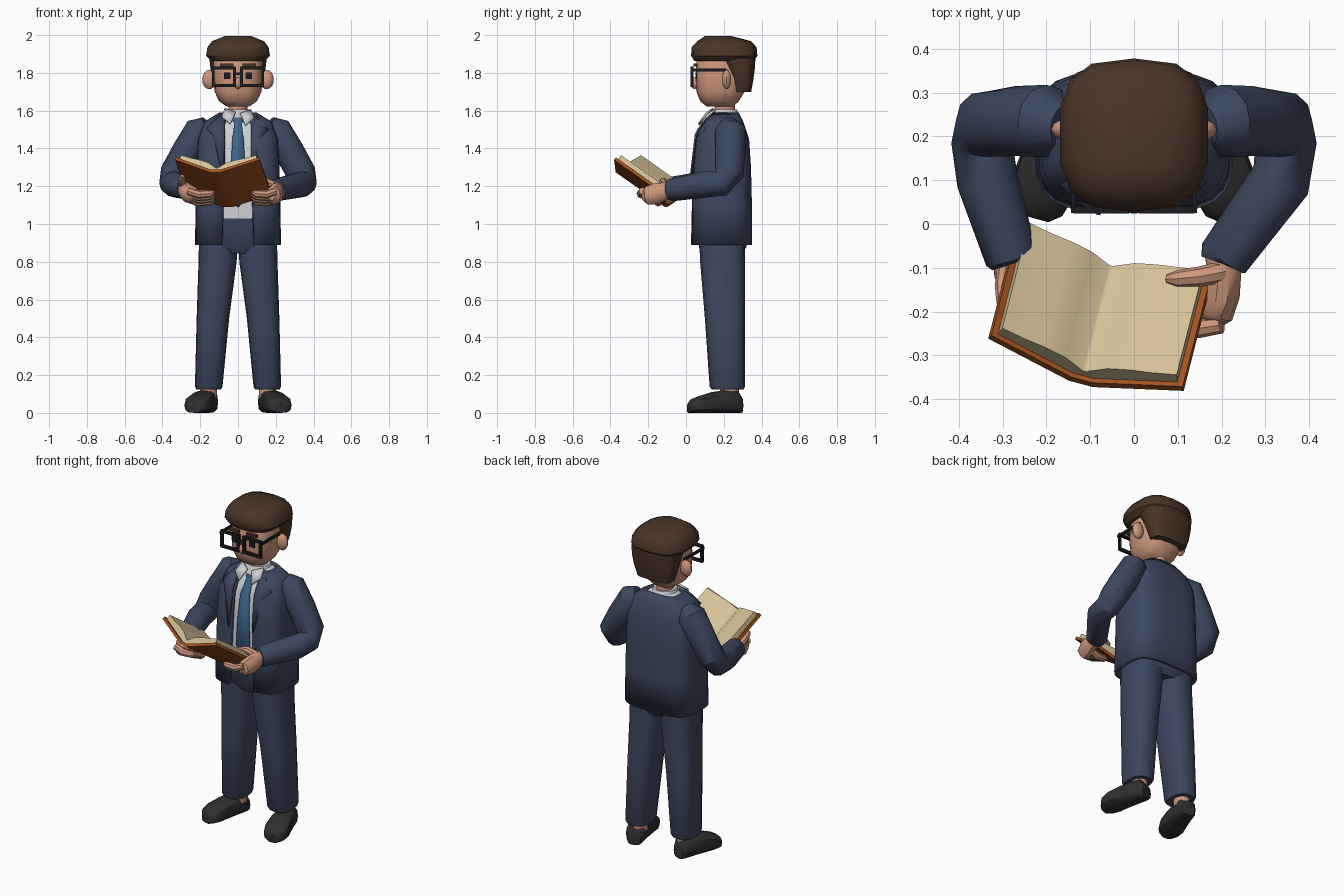
import bpy, bmesh, math
from mathutils import Vector

if "Cube" in bpy.data.objects:
    bpy.data.objects.remove(bpy.data.objects["Cube"])

def material(name, r, g, b):
    m = bpy.data.materials.new(name)
    m.diffuse_color = (r, g, b, 1)
    m.use_nodes = True
    m.node_tree.nodes["Principled BSDF"].inputs["Base Color"].default_value = m.diffuse_color
    return m

SUIT = material("navy suit", 0.046, 0.064, 0.115)
HAIR = material("brown hair", 0.068, 0.035, 0.021)
SKIN = material("skin", 0.62, 0.31, 0.20)
COVER = material("orange brown cover", 0.36, 0.085, 0.014)
PAGE = material("cream paper", 0.66, 0.54, 0.31)
SHOE = material("charcoal shoe", 0.028, 0.028, 0.029)
SHIRT = material("pale shirt", 0.62, 0.63, 0.66)
TIE = material("blue tie", 0.05, 0.135, 0.27)
BLACK = material("black frame", 0.012, 0.012, 0.015)

def loft(name, rings, mat, closed=True, thick=0):
    """Skin rings of points; open strips can be given a thickness."""
    bm = bmesh.new()
    vs = [[bm.verts.new(p) for p in r] for r in rings]
    n = len(rings[0])
    for a, b in zip(vs, vs[1:]):
        for i in range(n if closed else n - 1):
            j = (i + 1) % n
            bm.faces.new((a[i], a[j], b[j], b[i]))
    if closed:
        bm.faces.new(vs[0][::-1])
        bm.faces.new(vs[-1])
        bmesh.ops.recalc_face_normals(bm, faces=bm.faces[:])
    me = bpy.data.meshes.new(name)
    bm.to_mesh(me)
    bm.free()
    me.materials.append(mat)
    ob = bpy.data.objects.new(name, me)
    bpy.context.collection.objects.link(ob)
    if thick:
        ob.modifiers.new("thickness", 'SOLIDIFY').thickness = thick
    return ob

def sp(v, e):
    return math.copysign(abs(v) ** (2 / e), v)

def ring(z, rx, y0, y1, cx=0, e=3, n=16, gap=0):
    """Rounded-box outline at height z, optionally open at the front."""
    a = math.asin((gap / rx) ** (e / 2)) if gap else 0
    pts = []
    for i in range(n):
        t = -math.pi / 2 + a + (2 * math.pi - 2 * a) * i / ((n - 1) if gap else n)
        pts.append((cx + rx * sp(math.cos(t), e),
                    (y0 + y1) / 2 + (y1 - y0) / 2 * sp(math.sin(t), e), z))
    return pts

def surf(rows, x, z, e):
    """Front y of a body made of (z, rx, y0, y1) rows."""
    for p, q in zip(rows, rows[1:]):
        if z <= q[0] or q is rows[-1]:
            f = min(1, (z - p[0]) / (q[0] - p[0]))
            rx, y0, y1 = [p[k] + f * (q[k] - p[k]) for k in (1, 2, 3)]
            return (y0 + y1) / 2 - (y1 - y0) / 2 * max(0, 1 - abs(x / rx) ** e) ** (1 / e)

def tube(name, path, mat, ref, n=10):
    """Path entries: x, y, z, radius along ref, radius across."""
    P = [Vector(p[:3]) for p in path]
    rings = []
    for i, p in enumerate(path):
        t = (P[min(i + 1, len(P) - 1)] - P[max(i - 1, 0)]).normalized()
        a = Vector(ref)
        a = (a - t * a.dot(t)).normalized()
        b = t.cross(a)
        rings.append([P[i] + a * p[3] * math.cos(k * math.tau / n)
                      + b * p[-1] * math.sin(k * math.tau / n) for k in range(n)])
    return loft(name, rings, mat)

def box(name, c, s, mat):
    x, y, z = [v / 2 for v in s]
    return loft(name, [[(c[0] + i * x, c[1] + j * y, c[2] + k * z)
                        for i, j in ((-1, -1), (1, -1), (1, 1), (-1, 1))] for k in (-1, 1)], mat)

def ball(name, c, s, mat):
    rings = [[(c[0] + s[0] * math.sin(t) * math.cos(k * math.tau / 10),
               c[1] + s[1] * math.sin(t) * math.sin(k * math.tau / 10),
               c[2] - s[2] * math.cos(t)) for k in range(10)]
             for t in (0.2, 0.7, 1.2, 1.7, 2.3, 2.94)]
    return loft(name, rings, mat)

# Jacket, open at the front
J = [(0.89, .228, .025, .35), (1.1, .224, .03, .35), (1.3, .22, .035, .345),
     (1.45, .213, .05, .335), (1.54, .18, .095, .305), (1.59, .1, .14, .28)]
gaps = (.085, .078, .072, .07, .07, .055)
loft("jacket", [ring(*r, e=3.5, n=22, gap=g) for r, g in zip(J, gaps)], SUIT, False, .022)

# Shirt and tie
S = [(z, rx - .026, y0 + .022, y1 - .026) for z, rx, y0, y1 in J]
S[0] = (1.03, .198, .05, .324)
loft("shirt", [ring(*r, e=3.5, n=20) for r in S], SHIRT)
T = [(1.09, .004), (1.14, .045), (1.3, .038), (1.45, .03), (1.54, .019), (1.545, .026), (1.59, .032)]
loft("tie", [[(s * w, surf(S, 0, z, 3.5) - .008, z) for s in (-1, 1)] for z, w in T], TIE, False, .012)
loft("collar_band", [ring(1.56, .085, .11, .29, e=2), ring(1.605, .068, .135, .27, e=2)], SHIRT)

for s, side in ((-1, "left"), (1, "right")):
    # Collar flap, lapel and pocket flap
    loft(side + "_collar_flap", [[(s * .012, .115, 1.588), (s * .04, .07, 1.525)],
                                 [(s * .07, .15, 1.607), (s * .085, .10, 1.565)]], SHIRT, False, .01)
    L = [(1.25, .076, .082), (1.47, .07, .13), (1.5, .07, .165), (1.57, .066, .10)]
    loft(side + "_lapel", [[(s * x, surf(J, x, z, 3.5) - .006, z) for x in (a, (a + b) / 2, b)]
                           for z, a, b in L], SUIT, False, .009)

    # Trouser leg, ankle and shoe
    legs = [(.125, .066, .135, .305, .155), (.14, .073, .125, .312, .155), (.5, .086, .10, .312, .133),
            (.8, .101, .075, .312, .108), (.95, .103, .068, .315, .103)]
    loft(side + "_trouser_leg", [ring(z, r, a, b, s * c, e=2.7) for z, r, a, b, c in legs], SUIT)
    loft(side + "_ankle", [ring(z, .045, .18, .28, s * .155, e=2) for z in (.08, .14)], SKIN)
    rings = []
    for y, w, h in ((.143, .04, .08), (.12, .055, .115), (.05, .06, .12), (-.02, .068, .11),
                    (-.08, .074, .092), (-.125, .062, .075), (-.147, .035, .05)):
        ca, sa = math.cos(.27), math.sin(.27)
        r = []
        for k in range(12):
            t = k * math.tau / 12
            x, z = w * sp(math.cos(t), 3), h / 2 + h / 2 * sp(math.sin(t), 3)
            r.append((s * (.19 + x * ca - y * sa), .155 + y * ca + x * sa, z))
        rings.append(r)
    loft(side + "_shoe", rings, SHOE)

    # Sleeve
    wx, wz = (-.28, 1.19) if s < 0 else (.205, 1.18)
    arm = [(s * .16, .225, 1.525, .05), (s * .20, .235, 1.495, .083), (s * .27, .235, 1.385, .08),
           (s * .335, .228, 1.27, .078), (s * .347, .185, 1.215, .07),
           (s * .335, .1, 1.21, .07), (wx, -.078, wz, .06), (wx - s * .004, -.09, wz, .05)]
    tube(side + "_sleeve", arm, SUIT, (1, 0, 0), 12)

    # Ear and spectacle lens rim with temple
    ball(side + "_ear", (s * .152, .215, 1.765), (.038, .026, .052), SKIN)
    for k in (-1, 1):
        box(side + "_rim_bar", (s * .075, .032, 1.78 + k * .046), (.126, .016, .016), BLACK)
        box(side + "_rim_post", (s * .075 + k * .056, .032, 1.78), (.015, .016, .1), BLACK)
    box(side + "_temple", (s * .139, .12, 1.815), (.01, .19, .016), BLACK)
    # Eye and brow
    box(side + "_eye", (s * .058, .054, 1.785), (.034, .009, .036), BLACK)
    box(side + "_brow", (s * .06, .05, 1.843), (.07, .018, .016), HAIR)

box("spectacle_bridge", (0, .032, 1.795), (.04, .014, .014), BLACK)

# Trouser seat
loft("trouser_seat", [ring(.845, .12, .09, .30, e=2.5), ring(.88, .2, .068, .32),
                      ring(1.04, .2, .055, .325)], SUIT)

# Neck, head and nose
loft("neck", [ring(z, .05, .15, .26, e=2) for z in (1.55, 1.68)], SKIN)
H = [(1.622, .06, .11, .25), (1.65, .10, .075, .28), (1.70, .124, .055, .31),
     (1.78, .132, .05, .33), (1.86, .13, .055, .33), (1.92, .11, .09, .31)]
loft("head", [ring(*r, e=2.7) for r in H], SKIN)
ball("nose", (0, .045, 1.745), (.022, .022, .03), SKIN)

# Hair: swept cap and cropped back
cap = [(1.862, .145, .045, .36), (1.89, .172, .027, .378), (1.935, .165, .03, .374),
       (1.968, .14, .06, .345), (1.995, .07, .10, .24)]
loft("hair_cap", [ring(*r, e=2.9, n=14) for r in cap], HAIR)
back = [(1.70, .115, .25, .345), (1.76, .135, .235, .356), (1.82, .148, .215, .364), (1.88, .155, .18, .368)]
loft("hair_back", [ring(*r, e=3.2, n=14) for r in back], HAIR)

# Open book: cross-sections swept along the tilted spine
O = Vector((-.055, -.105, 1.09))
U = Vector((.966, -.258, 0))
V = Vector((-.204, -.80, .565))
N = V.cross(U)

def sweep(name, half, v0, v1, mat):
    prof = half + [(-u, h) for u, h in reversed(half)]
    loft(name, [[O + U * u + N * h + V * v for u, h in prof] for v in (v0, v1)], mat)

sweep("book_cover", [(.025, .017), (.226, .096), (.231, .08), (.028, 0)], 0, .325, COVER)
sweep("book_pages", [(.004, .036), (.05, .07), (.1, .088), (.15, .1), (.206, .118),
                     (.212, .09), (.025, .016)], .012, .313, PAGE)

# Right hand: palm, thumb on the page, fingers below the cover
tube("right_palm", [(.203, -.07, 1.18, .04), (.205, -.11, 1.175, .04, .048), (.2, -.16, 1.16, .042, .058),
                    (.185, -.205, 1.15, .042, .05), (.175, -.225, 1.15, .025)], SKIN, (1, 0, 0))
tube("right_thumb", [(.2, -.11, 1.2, .025), (.15, -.12, 1.222, .023), (.1, -.125, 1.208, .02),
                     (.075, -.125, 1.2, .01)], SKIN, (0, 0, 1), 8)
# Left hand, mostly below the book
tube("left_palm", [(-.28, -.07, 1.19, .04), (-.28, -.11, 1.18, .04, .045), (-.262, -.16, 1.16, .044, .05),
                   (-.24, -.2, 1.155, .042, .045), (-.225, -.22, 1.155, .025)], SKIN, (1, 0, 0))
tube("left_thumb", [(-.29, -.1, 1.2, .022), (-.296, -.14, 1.222, .022), (-.296, -.18, 1.245, .018),
                    (-.295, -.195, 1.255, .009)], SKIN, (1, 0, 0), 8)
for name, x0, x1 in (("right", .2, .075), ("left", -.265, -.125)):
    for k in range(4):
        y, z = -.14 - .03 * k, 1.115 + .014 * k
        tube(name + "_finger", [(x0, y, z + .018, .02), (x0 + (x1 - x0) * .4, y - .008, z, .022),
                                (x0 + (x1 - x0) * .85, y - .012, z + .004, .02),
                                (x1, y - .012, z + .012, .01)], SKIN, (0, 0, 1), 8)

# Shading
for ob in bpy.data.objects:
    ob.select_set(True)
bpy.context.view_layer.objects.active = bpy.data.objects["head"]
bpy.ops.object.shade_smooth_by_angle(angle=math.radians(38))
